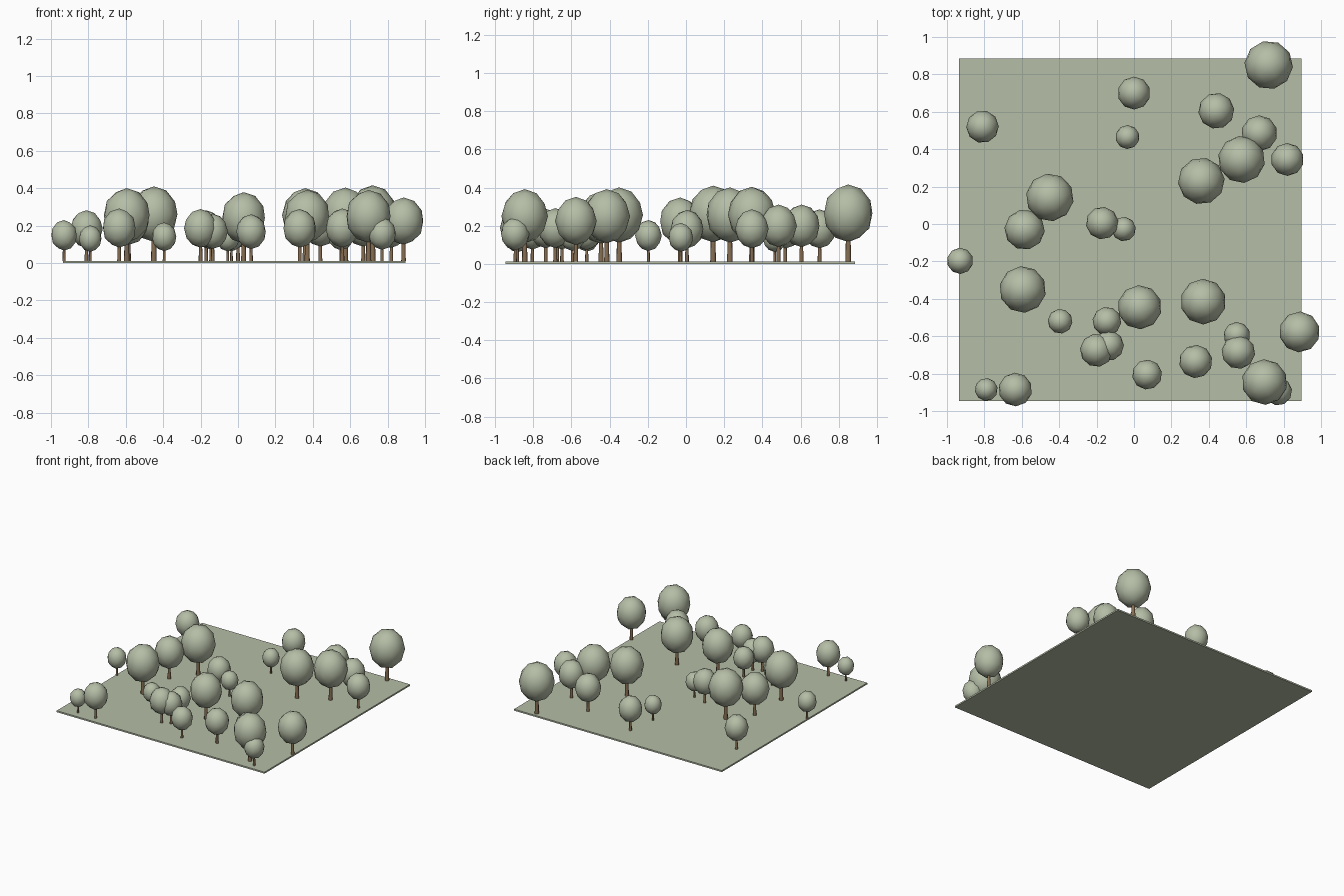
import bpy, math, random

if "Cube" in bpy.data.objects:
    bpy.data.objects.remove(bpy.data.objects["Cube"])
random.seed(4)

def material(name, rgb):
    m = bpy.data.materials.new(name)
    m.diffuse_color = (*rgb, 1)
    m.use_nodes = True
    m.node_tree.nodes["Principled BSDF"].inputs["Base Color"].default_value = m.diffuse_color
    return m

GREEN = material("sage green", (0.46, 0.51, 0.38))
BROWN = material("bark brown", (0.24, 0.155, 0.085))
TOP = 0.012  # top of the ground slab

# Ground slab
bpy.ops.mesh.primitive_cube_add(size=1, location=(-0.02, -0.03, TOP / 2))
ground = bpy.context.object
ground.name = "ground"
ground.scale = (1.832, 1.832, TOP)
ground.data.materials.append(GREEN)

# Master crown and trunk for a tree whose crown radius is 1, standing on z = 0
bpy.ops.mesh.primitive_ico_sphere_add(subdivisions=2, radius=1)
crown = bpy.context.object
for v in crown.data.vertices:
    v.co.z = v.co.z * 1.16 + 1.95
bpy.ops.object.shade_smooth()
crown.data.materials.append(GREEN)

bpy.ops.mesh.primitive_cone_add(vertices=8, radius1=0.12, radius2=0.085, depth=1.3)
trunk = bpy.context.object
for v in trunk.data.vertices:
    v.co.z += 0.65
bpy.ops.object.shade_smooth_by_angle(angle=math.radians(50))
trunk.data.materials.append(BROWN)

# Trees: x, y, crown radius
TREES = [
    (.72, .85, .13), (0, .70, .088), (-.035, .465, .064), (-.81, .52, .087),
    (.44, .605, .096), (.67, .485, .096), (.575, .345, .126), (.82, .345, .088),
    (.36, .23, .125), (-.45, .142, .128), (-.585, -.03, .108), (-.17, .005, .087),
    (-.055, -.027, .065), (-.93, -.197, .07), (-.595, -.35, .125), (-.395, -.52, .066),
    (-.145, -.52, .077), (.03, -.445, .118), (.37, -.415, .122), (.885, -.577, .109),
    (.55, -.595, .071), (.558, -.685, .09), (-.20, -.675, .089), (-.135, -.65, .081),
    (.07, -.805, .08), (.33, -.735, .089), (.698, -.845, .122), (.77, -.895, .075),
    (-.635, -.885, .09), (-.79, -.885, .061),
]
for i, (x, y, r) in enumerate(TREES, 1):
    turn = random.uniform(0, math.tau)
    for part, master in (("crown", crown), ("trunk", trunk)):
        ob = bpy.data.objects.new(f"tree_{part}_{i}", master.data)
        ob.location = (x, y, TOP)
        ob.scale = (r, r, r)
        ob.rotation_euler.z = turn
        bpy.context.collection.objects.link(ob)

# Remove the masters
for ob in (crown, trunk):
    bpy.data.objects.remove(ob)
